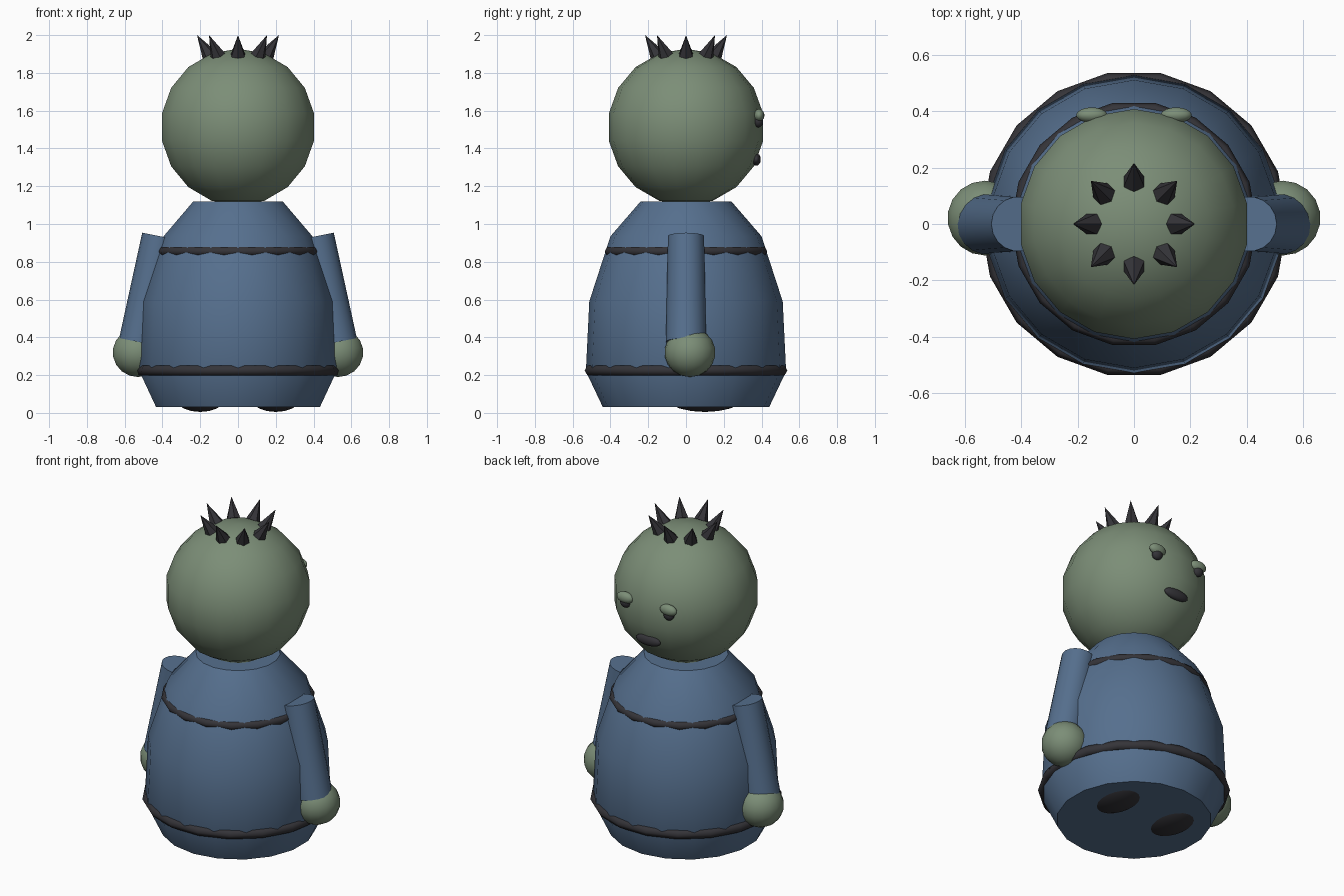
import bpy
import bmesh
from math import sin, cos, pi, radians
from mathutils import Vector

cube = bpy.data.objects.get("Cube")
if cube:
    bpy.data.objects.remove(cube, do_unlink=True)


def make_material(name, rgb):
    m = bpy.data.materials.new(name)
    m.use_nodes = True
    col = (*rgb, 1.0)
    m.diffuse_color = col
    m.node_tree.nodes["Principled BSDF"].inputs["Base Color"].default_value = col
    return m


green = make_material("sage_green", (0.20, 0.27, 0.185))
blue = make_material("denim_blue", (0.092, 0.16, 0.27))
dark = make_material("charcoal", (0.035, 0.034, 0.04))


def finish(name, mat, angle=40):
    """Name, colour and shade the object that was just made."""
    ob = bpy.context.object
    ob.name = ob.data.name = name
    ob.data.materials.append(mat)
    bpy.ops.object.transform_apply(location=False, rotation=False, scale=True)
    if angle:
        bpy.ops.object.shade_smooth_by_angle(angle=radians(angle))
    return ob


def ellipsoid(name, mat, centre, size, segments=18, rings=9):
    bpy.ops.mesh.primitive_uv_sphere_add(segments=segments, ring_count=rings,
                                         radius=1, location=centre)
    bpy.context.object.scale = size
    return finish(name, mat, 60)


def cone(name, mat, start, end, r1, r2, sides, angle=40):
    start, end = Vector(start), Vector(end)
    axis = end - start
    bpy.ops.mesh.primitive_cone_add(vertices=sides, radius1=r1, radius2=r2,
                                    depth=axis.length, location=(start + end) / 2)
    bpy.context.object.rotation_euler = axis.to_track_quat("Z", "Y").to_euler()
    return finish(name, mat, angle)


def lathe(name, mat, profile, sides=18):
    bm = bmesh.new()
    loops = [[bm.verts.new((r * sin(2 * pi * i / sides), r * cos(2 * pi * i / sides), z))
              for i in range(sides)] for r, z in profile]
    for a, b in zip(loops, loops[1:]):
        for i in range(sides):
            j = (i + 1) % sides
            bm.faces.new((a[i], a[j], b[j], b[i]))
    bm.faces.new(loops[0])
    bm.faces.new(loops[-1])
    bmesh.ops.recalc_face_normals(bm, faces=bm.faces)
    me = bpy.data.meshes.new(name)
    bm.to_mesh(me)
    bm.free()
    ob = bpy.data.objects.new(name, me)
    bpy.context.collection.objects.link(ob)
    bpy.ops.object.select_all(action="DESELECT")
    ob.select_set(True)
    bpy.context.view_layer.objects.active = ob
    return finish(name, mat)


# Robe body and its two trim bands
lathe("body", blue, [(0.44, 0.03), (0.53, 0.22), (0.512, 0.59), (0.4, 0.935), (0.24, 1.12)])
for name, z, major, minor in (("lower_band", 0.225, 0.515, 0.03),
                              ("upper_band", 0.855, 0.41, 0.027)):
    bpy.ops.mesh.primitive_torus_add(major_segments=18, minor_segments=6, major_radius=major,
                                     minor_radius=minor, location=(0, 0, z))
    finish(name, dark, 70)

# Head and mouth
ellipsoid("head", green, (0, 0, 1.513), (0.415, 0.415, 0.415))
ellipsoid("mouth", dark, (0, 0.372, 1.342), (0.085, 0.024, 0.033))

# Paired parts
for side, s in (("left", 1), ("right", -1)):
    cone(side + "_sleeve", blue, (s * 0.523, 0, 0.375), (s * 0.412, 0, 0.935), 0.108, 0.097, 18)
    ellipsoid(side + "_hand", green, (s * 0.53, 0.021, 0.32), (0.135, 0.135, 0.13))
    ellipsoid(side + "_foot", dark, (s * 0.2, 0.1, 0.085), (0.14, 0.21, 0.08))
    ellipsoid(side + "_eyelid", green, (s * 0.15, 0.387, 1.575), (0.056, 0.028, 0.034))
    ellipsoid(side + "_eye", dark, (s * 0.15, 0.383, 1.545), (0.034, 0.026, 0.034))

# Ring of hair spikes leaning outward
for i in range(8):
    a = i * pi / 4
    d = Vector((cos(a), sin(a), 0))
    cone(f"hair_spike_{i + 1}", dark, d * 0.15 + Vector((0, 0, 1.892)),
         d * 0.217 + Vector((0, 0, 2.0)), 0.042, 0, 6, angle=0)
